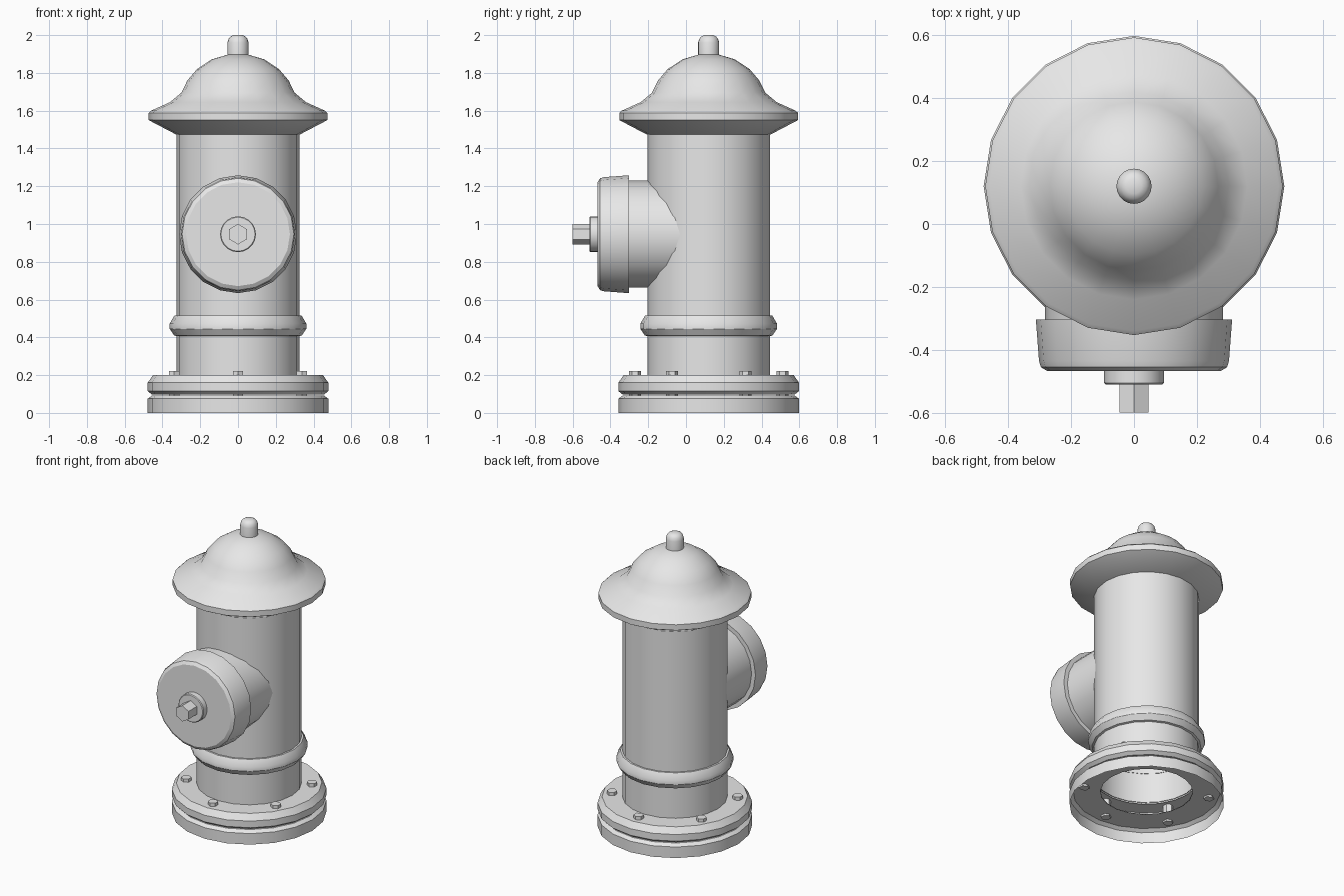
import bpy, bmesh, math
from mathutils import Matrix, Vector

cube = bpy.data.objects.get("Cube")
if cube:
    bpy.data.objects.remove(cube, do_unlink=True)

AXIS_Y = 0.12      # centre line of the upright body
OUTLET_Z = 0.946   # centre line of the front outlet
SIDES = 20

metal = bpy.data.materials.new("plain_grey")
metal.use_nodes = True
grey = (0.8, 0.8, 0.8, 1.0)
metal.diffuse_color = grey
metal.node_tree.nodes["Principled BSDF"].inputs["Base Color"].default_value = grey

UPRIGHT = Matrix.Translation((0, AXIS_Y, 0))
FORWARD = Matrix.Translation((0, 0, OUTLET_Z)) @ Matrix.Rotation(math.pi / 2, 4, "X")


def lathe(name, profile, place=UPRIGHT, sides=SIDES, bottom=False, top=False):
    """Revolve (radius, height) points about local z, with optional end caps."""
    bm = bmesh.new()
    rings = []
    for r, h in profile:
        ring = []
        for i in range(sides):
            a = math.tau * i / sides + math.pi / 2
            ring.append(bm.verts.new(Vector((r * math.cos(a), r * math.sin(a), h))))
        rings.append(ring)
    for low, high in zip(rings, rings[1:]):
        for i in range(sides):
            j = (i + 1) % sides
            bm.faces.new((low[i], low[j], high[j], high[i]))
    if bottom:
        bm.faces.new(rings[0][::-1])
    if top:
        bm.faces.new(rings[-1])
    bm.normal_update()
    for f in bm.faces:
        f.smooth = True
    for e in bm.edges:
        e.smooth = len(e.link_faces) == 2 and e.calc_face_angle() < math.radians(30)
    bm.transform(place)
    mesh = bpy.data.meshes.new(name)
    bm.to_mesh(mesh)
    bm.free()
    mesh.materials.append(metal)
    obj = bpy.data.objects.new(name, mesh)
    bpy.context.scene.collection.objects.link(obj)
    return obj


# Base: two stacked flanges, hollow underneath
lathe("lower_flange", [(0.478, 0), (0.478, 0.075), (0.455, 0.092), (0.285, 0.092)])
lathe("upper_flange", [(0.285, 0.097), (0.455, 0.097), (0.478, 0.115),
                       (0.478, 0.16), (0.45, 0.2), (0.32, 0.2)])

# Ring of six bolts
for k in range(6):
    a = math.tau * k / 6 + math.pi / 2
    spot = Matrix.Translation((0.39 * math.cos(a), AXIS_Y + 0.39 * math.sin(a), 0))
    lathe(f"bolt_{k + 1}", [(0.032, 0.08), (0.032, 0.222)], spot, 6, True, True)

# Barrel and its raised band
lathe("barrel", [(0.325, 0.19), (0.325, 1.48)])
lathe("band", [(0.32, 0.405), (0.338, 0.41), (0.362, 0.445), (0.362, 0.472),
               (0.337, 0.515), (0.32, 0.515)])

# Flared bonnet with dome, and the knob on top
lathe("bonnet", [(0.33, 1.475), (0.473, 1.55), (0.473, 1.588), (0.46, 1.6),
                 (0.36, 1.645), (0.3, 1.695), (0.268, 1.76), (0.217, 1.82),
                 (0.138, 1.872), (0.053, 1.897)], bottom=True, top=True)
lathe("knob", [(0.056, 1.88), (0.056, 1.96), (0.05, 1.98), (0.04, 1.992),
               (0.024, 2.0)], top=True)

# Front outlet: pipe, tapered cap, washer and hex nut
lathe("outlet_pipe", [(0.283, 0.03), (0.283, 0.31)], FORWARD)
lathe("outlet_cap", [(0.275, 0.303), (0.312, 0.303), (0.302, 0.435), (0.296, 0.455),
                     (0.275, 0.468)], FORWARD, top=True)
lathe("washer", [(0.095, 0.46), (0.095, 0.505), (0.09, 0.51)], FORWARD, top=True)
lathe("hex_nut", [(0.054, 0.5), (0.054, 0.6)], FORWARD, 6, top=True)
